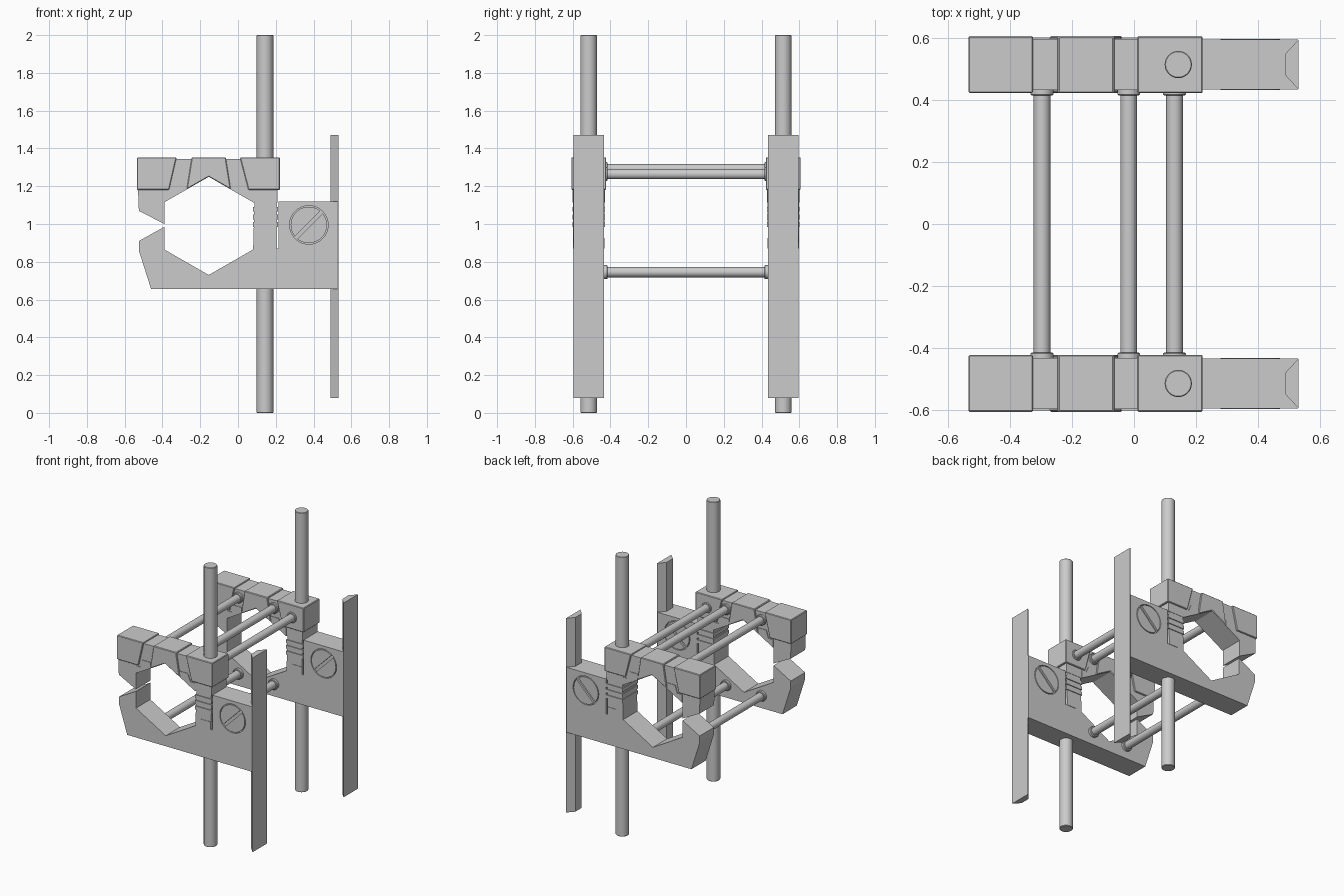
import bpy, bmesh, math
from mathutils import Matrix

if "Cube" in bpy.data.objects:
    bpy.data.objects.remove(bpy.data.objects["Cube"])

YC = 0.515  # distance of each clamp from the centre plane


def add_object(name, bm, bevel=0.0, smooth=False):
    bmesh.ops.recalc_face_normals(bm, faces=bm.faces)
    me = bpy.data.meshes.new(name)
    bm.to_mesh(me)
    bm.free()
    ob = bpy.data.objects.new(name, me)
    bpy.context.collection.objects.link(ob)
    if bevel:
        m = ob.modifiers.new("bevel", 'BEVEL')
        m.width = bevel
        m.segments = 1
    if smooth:
        bpy.ops.object.select_all(action='DESELECT')
        ob.select_set(True)
        bpy.context.view_layer.objects.active = ob
        bpy.ops.object.shade_smooth_by_angle(angle=math.radians(35))
    return ob


def plate(name, pts, y, half, bevel=0.0):
    """Extrude an (x, z) outline along y, centred at y."""
    bm = bmesh.new()
    f = bm.faces.new([bm.verts.new((x, y - half, z)) for x, z in pts])
    r = bmesh.ops.extrude_face_region(bm, geom=[f])
    bmesh.ops.translate(bm, vec=(0, 2 * half, 0),
                        verts=[v for v in r["geom"] if isinstance(v, bmesh.types.BMVert)])
    return add_object(name, bm, bevel)


def rect(x0, x1, z0, z1):
    return [(x0, z0), (x1, z0), (x1, z1), (x0, z1)]


def cylinder(name, centre, radius, length, axis='Z', bevel=0.0):
    bm = bmesh.new()
    bmesh.ops.create_cone(bm, cap_ends=True, segments=32, radius1=radius, radius2=radius, depth=length)
    rot = Matrix.Rotation(math.pi / 2, 4, 'X') if axis == 'Y' else Matrix()
    bmesh.ops.transform(bm, matrix=Matrix.Translation(centre) @ rot, verts=bm.verts)
    return add_object(name, bm, bevel, True)


def half_disc(cx, cz, r, gap, angle):
    """Outline of a disc segment on one side of a screw slot."""
    a = math.asin(gap / r)
    n = 20
    return [(cx + r * math.cos(angle + a + (math.pi - 2 * a) * i / n),
             cz + r * math.sin(angle + a + (math.pi - 2 * a) * i / n)) for i in range(n + 1)]


# lower jaw with stem and blade mount
JAW = [(-0.46, 0.655), (0.53, 0.655), (0.53, 1.12), (0.215, 1.12), (0.215, 0.87), (0.204, 0.87),
       (0.204, 1.2), (0.087, 1.2), (0.087, 1.1), (0.08, 0.865), (-0.155, 0.73), (-0.39, 0.865),
       (-0.39, 0.985), (-0.525, 0.91), (-0.525, 0.86)]
# upper arch with hook
ARCH = [(-0.53, 1.2), (-0.525, 1.07), (-0.39, 1.0), (-0.39, 1.115), (-0.155, 1.25), (0.08, 1.115),
        (0.21, 1.115), (0.21, 1.345), (-0.53, 1.345)]
# raised sections of the arch
LEFT = [(-0.535, 1.18), (-0.365, 1.18), (-0.325, 1.353), (-0.535, 1.353)]
MIDDLE = [(-0.272, 1.183), (-0.155, 1.25), (-0.038, 1.183), (-0.065, 1.353), (-0.245, 1.353)]
RIGHT = [(0.055, 1.18), (0.222, 1.18), (0.222, 1.353), (0.01, 1.353)]
KNUCKLE_L = [(-0.39, 1.115), (-0.272, 1.183), (-0.272, 1.225), (-0.335, 1.225), (-0.352, 1.172), (-0.39, 1.172)]
KNUCKLE_R = [(-0.038, 1.183), (0.08, 1.115), (0.08, 1.172), (0.045, 1.172), (0.022, 1.225), (-0.042, 1.225)]
SX, SZ = 0.375, 0.995

for s, side in ((-1, "front"), (1, "back")):
    y = s * YC
    jaw = plate(side + "_lower_jaw", JAW, y, 0.081)
    plate(side + "_upper_arch", ARCH, y, 0.083)
    for part, pts in (("left", LEFT), ("middle", MIDDLE), ("right", RIGHT)):
        plate(side + "_" + part + "_block", pts, y, 0.092, 0.004)
    for part, pts in (("left", KNUCKLE_L), ("right", KNUCKLE_R)):
        plate(side + "_" + part + "_knuckle", pts, y, 0.087)

    # ribs and small tab on the stem
    for i in range(3):
        z = 0.985 + 0.04 * i
        plate(f"{side}_stem_rib_{i + 1}", rect(0.08, 0.213, z, z + 0.025), y, 0.087)
    plate(side + "_stem_tab", rect(0.128, 0.203, 0.87, 0.925), y, 0.084)

    # screw set in a shallow round pocket, slotted on both faces
    for e in (-1, 1):
        pocket = cylinder("screw_pocket_cutter", (SX, y + e * 0.081, SZ), 0.102, 0.024, 'Y')
        pocket.hide_render = True
        pocket.hide_viewport = True
        m = jaw.modifiers.new("pocket", 'BOOLEAN')
        m.operation = 'DIFFERENCE'
        m.object = pocket
        for k in (0, 1):
            plate(f"{side}_screw_half", half_disc(SX, SZ, 0.096, 0.01, math.pi / 4 + k * math.pi),
                  y + e * 0.075, 0.007)

    # vertical blade with chamfered inner edges
    bm = bmesh.new()
    prof = [(0.49, -0.036), (0.532, -0.081), (0.532, 0.081), (0.49, 0.036)]
    f = bm.faces.new([bm.verts.new((x, y + dy, 0.08)) for x, dy in prof])
    r = bmesh.ops.extrude_face_region(bm, geom=[f])
    bmesh.ops.translate(bm, vec=(0, 0, 1.39), verts=[v for v in r["geom"] if isinstance(v, bmesh.types.BMVert)])
    add_object(side + "_blade", bm)

    # upright rod
    cylinder(side + "_upright_rod", (0.143, y, 1.0), 0.044, 2.0, bevel=0.003)

# cross rods with end collars
for i, (x, z) in enumerate([(-0.297, 1.29), (-0.017, 1.29), (0.131, 1.264),
                            (-0.297, 0.745), (-0.017, 0.745)]):
    cylinder(f"cross_rod_{i + 1}", (x, 0, z), 0.027, 0.94, 'Y')
    for s in (-1, 1):
        cylinder(f"rod_collar_{i + 1}", (x, s * 0.43, z), 0.037, 0.03, 'Y', 0.004)
